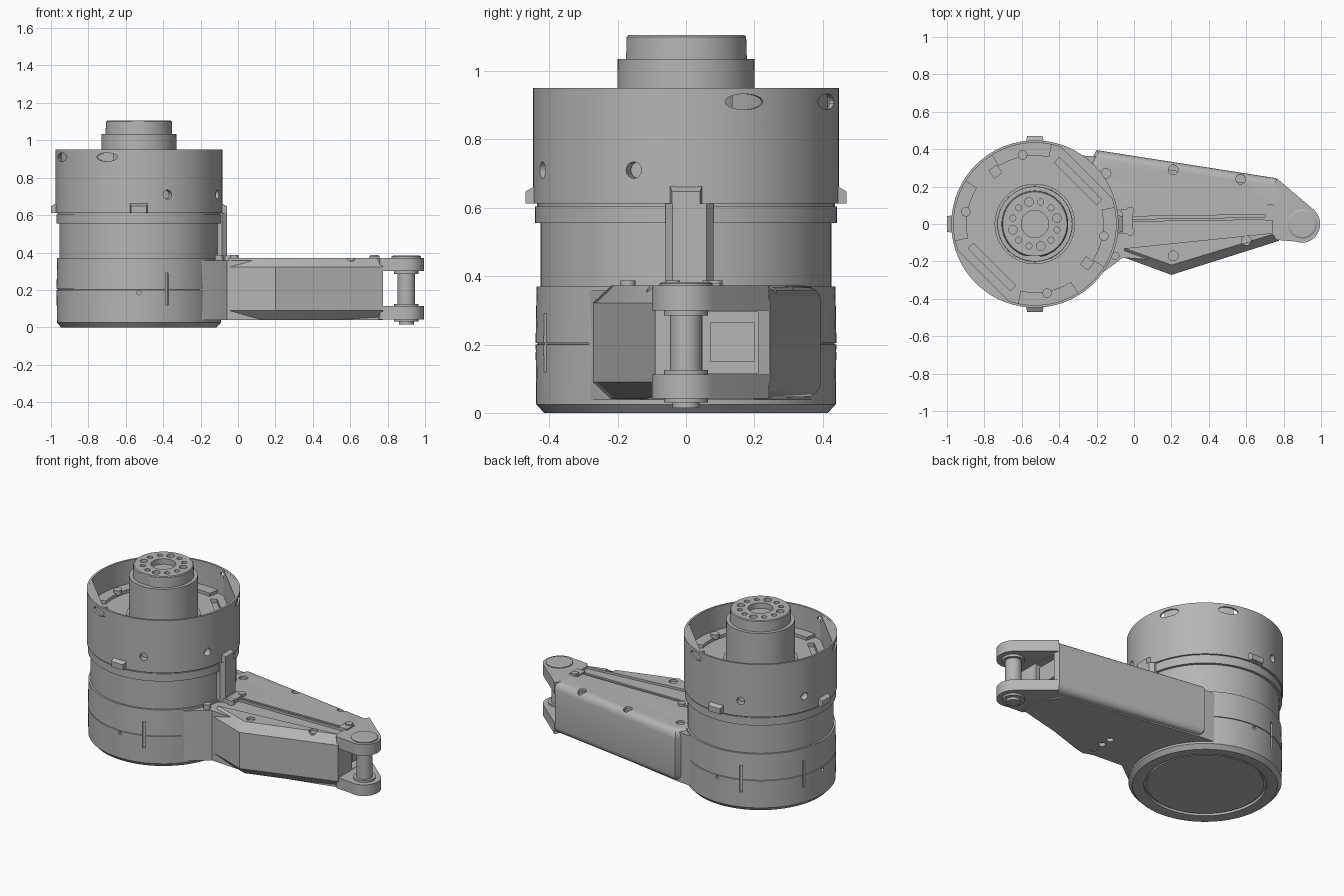
import bpy, bmesh, math
from mathutils import Matrix, Vector

if "Cube" in bpy.data.objects:
    bpy.data.objects.remove(bpy.data.objects["Cube"])

CX = -0.53  # axis of the housing
TIP = 0.9   # axis of the pivot pin

grey = bpy.data.materials.new("machined grey")
grey.use_nodes = True
grey.diffuse_color = (0.46, 0.46, 0.46, 1)
grey.node_tree.nodes["Principled BSDF"].inputs["Base Color"].default_value = (0.46, 0.46, 0.46, 1)


def finish(bm, name):
    bmesh.ops.remove_doubles(bm, verts=bm.verts, dist=1e-5)
    bmesh.ops.recalc_face_normals(bm, faces=bm.faces)
    mesh = bpy.data.meshes.new(name)
    bm.to_mesh(mesh)
    bm.free()
    mesh.materials.append(grey)
    ob = bpy.data.objects.new(name, mesh)
    bpy.context.collection.objects.link(ob)
    return ob


def lathe(name, profile, x=CX, steps=96):
    bm = bmesh.new()
    vs = [bm.verts.new((x + r, 0, z)) for r, z in profile]
    es = [bm.edges.new(p) for p in zip(vs, vs[1:])]
    bmesh.ops.spin(bm, geom=vs + es, cent=(x, 0, 0), axis=(0, 0, 1),
                   angle=math.tau, steps=steps)
    return finish(bm, name)


def prism(name, outline, z0, z1, soft=(), width=0.0, segments=1):
    """Extruded outline; the top and bottom rims of the listed sides are bevelled."""
    bm = bmesh.new()
    lo = [bm.verts.new((x, y, z0)) for x, y in outline]
    hi = [bm.verts.new((x, y, z1)) for x, y in outline]
    bm.faces.new(lo)
    bm.faces.new(hi)
    n = len(outline)
    for i in range(n):
        bm.faces.new((lo[i], lo[(i + 1) % n], hi[(i + 1) % n], hi[i]))
    bmesh.ops.recalc_face_normals(bm, faces=bm.faces)
    if soft:
        edges = [bm.edges.get((ring[i], ring[(i + 1) % n])) for ring in (lo, hi) for i in soft]
        bmesh.ops.bevel(bm, geom=edges, offset=width, segments=segments,
                        profile=0.5, affect='EDGES')
    return finish(bm, name)


def box(name, x0, x1, y0, y1, z0, z1):
    return prism(name, [(x0, y0), (x1, y0), (x1, y1), (x0, y1)], z0, z1)


def rod(bm, at, direction, r, length, flat=1.0):
    """Add a cylinder centred at a point, optionally squashed in height."""
    rot = Vector((0, 0, 1)).rotation_difference(Vector(direction)).to_matrix().to_4x4()
    m = Matrix.Translation(at) @ Matrix.Diagonal((1, 1, flat, 1)) @ rot
    bmesh.ops.create_cone(bm, cap_ends=True, segments=20, radius1=r, radius2=r,
                          depth=length, matrix=m)


def brick(bm, at, size, angle=0.0):
    m = Matrix.Translation(at) @ Matrix.Rotation(angle, 4, 'Z') @ Matrix.Diagonal((*size, 1))
    bmesh.ops.create_cube(bm, size=1, matrix=m)


def polar(deg, r, z):
    a = math.radians(deg)
    return Vector((CX + r * math.cos(a), r * math.sin(a), z))


def carve(ob, bm):
    cutter = finish(bm, "cutter")
    mod = ob.modifiers.new("cut", 'BOOLEAN')
    mod.operation, mod.solver, mod.object = 'DIFFERENCE', 'EXACT', cutter
    bpy.context.view_layer.objects.active = ob
    bpy.ops.object.modifier_apply(modifier=mod.name)
    bpy.data.objects.remove(cutter)


# Lower housing: chamfered base, ring groove below, seam, front slots
lower = lathe("lower_housing", [
    (0, .008), (.335, .008), (.335, .02), (.35, .02), (.35, .003), (.37, 0), (.415, 0), (.438, .025),
    (.44, .2), (.435, .201), (.435, .204), (.44, .205), (.437, .37), (0, .37)])
bm = bmesh.new()
for a in (-70, -20, 110, 160):
    brick(bm, polar(a, .44, .205), (.03, .018, .17), math.radians(a))
for a in (-90, 90, 180):
    rod(bm, polar(a, .44, .185), polar(a, 1, 0) - polar(a, 0, 0), .011, .03)
carve(lower, bm)

# Middle band and lip
lathe("middle_band", [(0, .36), (.425, .36), (.425, .555), (.441, .555),
                      (.441, .604), (.436, .604), (.436, .62), (0, .62)])

# Upper cup with screw holes and oval rim holes
cup = lathe("upper_cup", [(0, .612), (.447, .612), (.447, .95), (.434, .95), (.434, .78), (0, .78)])
bm = bmesh.new()
for a in (-70, -20, 110, 160):
    rod(bm, polar(a, .44, .71), polar(a, 1, 0) - polar(a, 0, 0), .024, .07)
for a in (22.5, 67.5, 202.5, 247.5):
    rod(bm, polar(a, .445, .91), polar(a, 1, 0) - polar(a, 0, 0), .06, .06, .38)
# long slots in the cup floor
for a in (45, 225):
    brick(bm, polar(a, .325, .78), (.04, .32, .05), math.radians(a))
for a in (127, 323):
    brick(bm, polar(a, .35, .78), (.05, .05, .04), math.radians(a))
carve(cup, bm)

# Flat chord walls inside the cup
for side, mid in (("back", 45), ("front", 225)):
    half = 27
    arc = [polar(mid - half + i * half / 6, .437, 0).to_2d() for i in range(13)]
    prism(side + "_chord_wall", [tuple(p) for p in arc], .775, .949)

# Raised floor segments and their screws
for k, mid in enumerate((-10, 100, 170, 280)):
    span = 22
    angles = [mid - span + i * span / 4 for i in range(9)]
    ring = [polar(a, .436, 0) for a in angles] + [polar(a, .365, 0) for a in reversed(angles)]
    prism(f"floor_segment_{k + 1}", [(p.x, p.y) for p in ring], .775, .8)
    bm = bmesh.new()
    rod(bm, polar(mid, .375, .805), (0, 0, 1), .025, .03)
    finish(bm, f"floor_screw_{k + 1}")

# Central stem with a bolt circle on top
stem = lathe("stem", [(0, .77), (.215, .77), (.215, .79), (.202, .79), (.2, 1.035),
                      (.178, 1.035), (.176, 1.1), (.171, 1.105), (0, 1.105)])
bm = bmesh.new()
rod(bm, (CX, 0, 1.1), (0, 0, 1), .073, .06)
for i in range(12):
    rod(bm, polar(i * 30 + 15, .122, 1.1), (0, 0, 1), .023 if i % 3 == 0 else .016, .06)
brick(bm, (CX - .02, -.185, 1.075), (.1, .03, .08))
carve(stem, bm)

# Wedge tabs around the cup, one per quarter
for name, a in (("right", 180), ("front", 270), ("back", 90), ("left", 0)):
    bm = bmesh.new()
    brick(bm, (0, 0, 0), (.07, .11, .075))
    for v in bm.verts:
        if v.co.x > 0:
            v.co.y *= .75
            if v.co.z > 0:
                v.co.z -= .04
    bm.transform(Matrix.Translation(polar(a, .435, .65)) @ Matrix.Rotation(math.radians(a), 4, 'Z'))
    finish(bm, name + "_tab")

# Cable column between housing and arm
prism("cable_column", [(-.16, -.06), (-.085, -.06), (-.06, -.04), (-.06, .06), (-.085, .08), (-.16, .08)],
      .34, .612)
box("cable_clamp", -.07, -.005, -.05, .08, .35, .383)

# Arm core, slightly recessed between the two shells
core = prism("arm_core", [(-.45, .38), (-.2, .36), (.7, .2), (.775, .06), (.775, -.06),
                          (.2, -.2), (-.06, -.18), (-.22, -.3), (-.45, -.38)], .038, .358)
# Rear shell with rounded rims, front shell with chamfered rims
rear = prism("rear_shell", [(-.25, .3), (-.2, .395), (.76, .245), (.775, .2), (.775, .06), (-.1, .05)],
             .045, .372, (0, 1), .045, 4)
front = prism("front_shell", [(-.05, -.18), (.2, -.272), (.775, -.09), (.775, -.045), (-.05, -.13)],
              .04, .372, (0, 1), .05, 1)

# Screw recesses on top, three vent holes below
for ob, spots in ((rear, [(-.15, .27), (.21, .29), (.57, .24)]), (front, [(.21, -.17), (.6, -.09)])):
    bm = bmesh.new()
    for x, y in spots:
        rod(bm, (x, y, .37), (0, 0, 1), .026, .05)
    if ob is rear:
        brick(bm, (.74, .13, .205), (.14, .16, .18))
    carve(ob, bm)
bm = bmesh.new()
for y in (-.14, -.07, 0):
    rod(bm, (.18, y, .04), (0, 0, 1), .021, .04)
brick(bm, (.74, .13, .205), (.14, .16, .18))
carve(core, bm)

# Connector block inside the open arm end
box("connector", .66, .765, .07, .2, .15, .265)

# Cable rails along the arm and small screw heads
for k, y in enumerate((.012, .04)):
    prism(f"cable_rail_{k + 1}", [(-.02, y), (.8, y + .012), (.8, y + .026), (-.02, y + .014)], .35, .372)
bm = bmesh.new()
for x, y in ((-.02, .07), (-.02, -.04), (.73, .085), (-.1, -.17)):
    rod(bm, (x, y, .37), (0, 0, 1), .022, .035)
finish(bm, "arm_screws")
box("rail_clip", .7, .76, .02, .1, .35, .38)

# Fork plates that carry the pivot pin
for name, z0, z1 in (("upper_fork", .3, .372), ("lower_fork", .042, .113)):
    angles = [-110 + i * 10 for i in range(17)]
    nose = [(TIP + .095 * math.cos(math.radians(a)), .1 * math.sin(math.radians(a))) for a in angles]
    prism(name, [(.76, -.085)] + nose + [(.765, .243), (.74, .2), (.74, -.05)], z0, z1)

# Pivot pin with caps
lathe("pivot_pin", [(0, .015), (.04, .015), (.04, .03), (.065, .03), (.065, .125), (.047, .125),
                    (.047, .285), (.065, .285), (.065, .3), (.078, .3), (.078, .378), (.07, .383), (0, .383)],
      TIP, 40)

# Smooth round surfaces, keep hard edges
bpy.ops.object.select_all(action='DESELECT')
for ob in bpy.context.collection.objects:
    if ob.type == 'MESH' and grey.name in ob.data.materials:
        ob.select_set(True)
        bpy.context.view_layer.objects.active = ob
bpy.ops.object.shade_smooth_by_angle(angle=math.radians(30))
